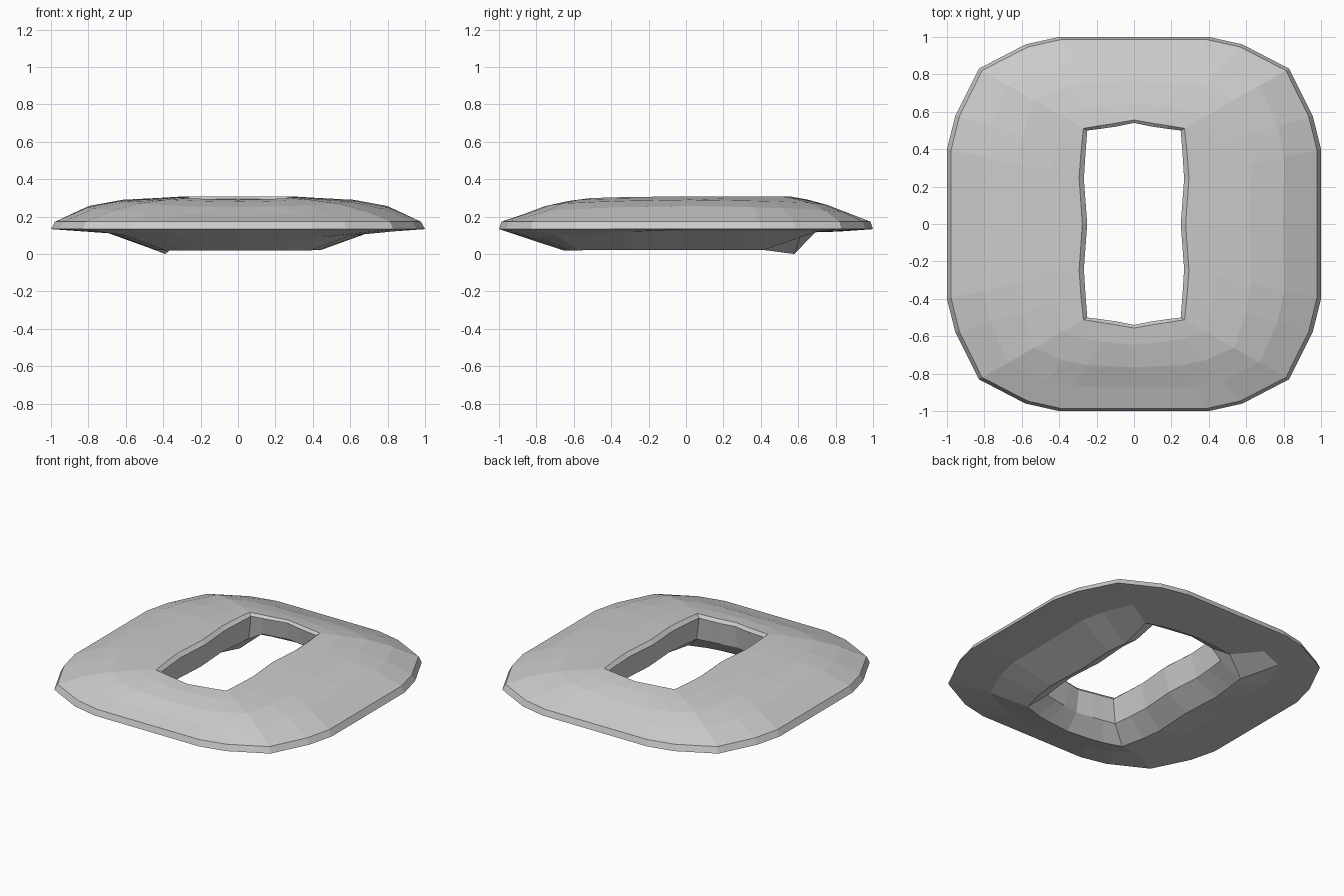
import bpy, bmesh

if "Cube" in bpy.data.objects:
    bpy.data.objects.remove(bpy.data.objects["Cube"])

# One quadrant of the outer outline and of the hole, from +x round to +y
OUTER = [(1, 0), (1, .4), (.955, .58), (.83, .83), (.58, .96), (.4, 1), (0, 1)]
HOLE = [(.25, 0), (.268, .24), (.26, .37), (.25, .5), (.17, .51), (.1, .52), (0, .54)]


def full_loop(q):
    """Mirror a quadrant into a closed 24 point loop."""
    half = q + [(-x, y) for x, y in q[-2::-1]]
    return half + [(x, -y) for x, y in half[-2:0:-1]]


outer, hole = full_loop(OUTER), full_loop(HOLE)

# Cross-section: (blend hole->outer, height on the x sides, on the front, on the back)
SECTION = [
    (1.0, .133, .133, .133), (.97, .173, .173, .173),   # rim
    (.73, .257, .205, .212), (.49, .29, .25, .258),     # crowned top
    (.23, .30, .28, .292), (.035, .308, .29, .308),
    (0.0, .285, .27, .295),                             # bevelled lip of the hole
    (.05, .12, .115, .17),                              # hole wall
    (.24, .022, .018, .115), (.60, .124, .072, .12),    # underside
]
WALL, FOOT = 7, 8

bm = bmesh.new()
rings = []
for k, (t, side, front, back) in enumerate(SECTION):
    ring = []
    for i, ((ox, oy), (hx, hy)) in enumerate(zip(outer, hole)):
        w = oy * oy / (ox * ox + oy * oy)
        z = side + w * ((back if oy > 0 else front) - side)
        # The keel under the back is cut away
        if k >= WALL:
            z = back if 3 <= i <= 8 else side if i < 3 or i == 9 else z
            if oy < 0 or 9 < i < 12:
                z = side + w * (front - side)
        ring.append(bm.verts.new((hx + t * (ox - hx), hy + t * (oy - hy), z)))
    rings.append(ring)

# The back left corner of the underside dips to the ground
rings[FOOT][9].co.z = 0

# Bridge neighbouring rings into a closed ring-shaped slab
n = len(outer)
for k, a in enumerate(rings):
    b = rings[(k + 1) % len(rings)]
    for i in range(n):
        j = (i + 1) % n
        bm.faces.new((a[i], a[j], b[j], b[i]))
bmesh.ops.recalc_face_normals(bm, faces=bm.faces)

mesh = bpy.data.meshes.new("ring_slab")
bm.to_mesh(mesh)
bm.free()
bpy.context.collection.objects.link(bpy.data.objects.new("ring_slab", mesh))
